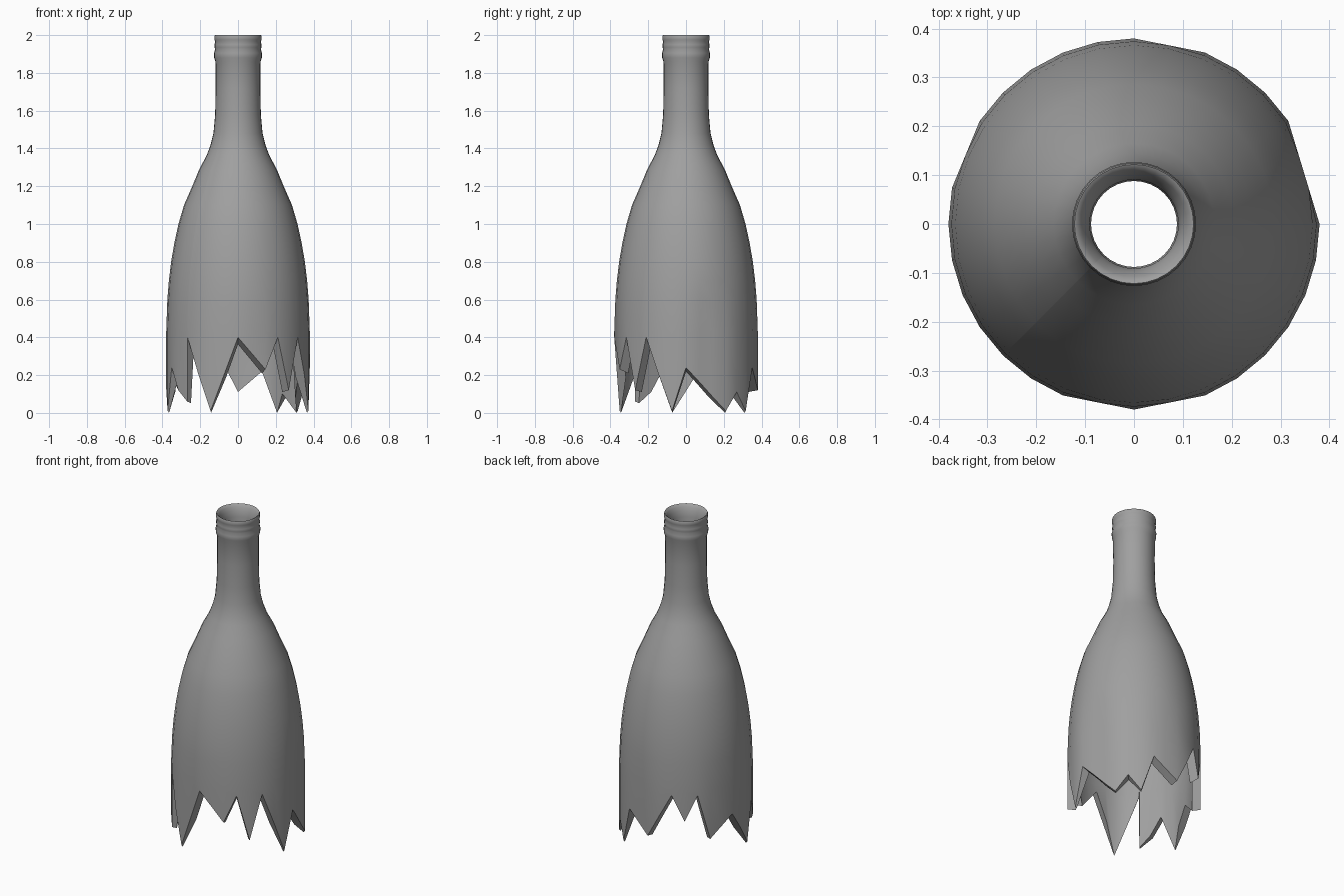
import bpy, bmesh
from math import cos, sin, pi

cube = bpy.data.objects.get("Cube")
if cube:
    bpy.data.objects.remove(cube, do_unlink=True)

SIDES = 32
STEP = 2 * pi / SIDES

# Outer and inner wall as (radius, height), both from the rim downward
OUTER = [(.122, 2), (.125, 1.993), (.125, 1.975), (.121, 1.965), (.124, 1.95), (.124, 1.935),
         (.121, 1.925), (.127, 1.905), (.126, 1.88), (.119, 1.86), (.118, 1.72), (.121, 1.58),
         (.13, 1.48), (.145, 1.42), (.165, 1.365), (.205, 1.29), (.242, 1.2), (.286, 1.1),
         (.315, 1), (.337, .9), (.354, .8), (.366, .7), (.374, .6), (.38, .43)]
INNER = [(.116, 1.997), (.108, 1.985), (.098, 1.965), (.091, 1.93), (.088, 1.7), (.092, 1.56),
         (.104, 1.46), (.135, 1.36), (.212, 1.2), (.285, 1), (.324, .8), (.341, .6), (.342, .41)]

# Broken edge: step around the bottle -> height of each point and notch
BREAK = [(0, .24), (3, .01), (4, .11), (5, .01), (6, .24), (8, .12), (10, .4), (11, .24),
         (12, .4), (13, .12), (15, .24), (17, .01), (18, .24), (19, .12), (20, .06),
         (20.03, .4), (22, .01), (24, .4), (26, .23), (27, .4), (28, .12), (29, .4),
         (31, .01), (32, .24)]
# Spans of the broken edge that run straight instead of round
FLATS = [(0, 3), (6, 8), (13, 15), (22, 24), (24, 26)]


def break_height(t):
    for (a, za), (b, zb) in zip(BREAK, BREAK[1:]):
        if a <= t <= b:
            return za + (zb - za) * (t - a) / (b - a)


def flat_factor(t):
    for a, b in FLATS:
        if a < t < b:
            return cos((b - a) / 2 * STEP) / cos((t - (a + b) / 2) * STEP)
    return 1


def column(bm, t):
    """One closed wall section: down the outside, up the inside."""
    z = break_height(t)
    # Long teeth taper to a point, the rest of the edge is thick
    edge = .376 - min(.045, z * .4)
    edge_z = z - .009 - .1 * max(0, z - .12)
    flat = flat_factor(t)
    outside = [(min(r, .38 * flat), h) for r, h in OUTER + [(.38, z)]]
    inside = [(edge * flat, edge_z)] + [(min(r, .345 * flat), h) for r, h in INNER[::-1]]
    return [bm.verts.new((r * cos(t * STEP), r * sin(t * STEP), h)) for r, h in outside + inside]


# Bottle body with jagged lower edge
bm = bmesh.new()
columns = [column(bm, t) for t in sorted(list(range(SIDES)) + [20.03])]
for left, right in zip(columns, columns[1:] + columns[:1]):
    n = len(left)
    for i in range(n):
        j = (i + 1) % n
        bm.faces.new((left[i], left[j], right[j], right[i]))
bmesh.ops.recalc_face_normals(bm, faces=bm.faces)
mesh = bpy.data.meshes.new("broken_bottle")
bm.to_mesh(mesh)
bm.free()
bottle = bpy.data.objects.new("broken_bottle", mesh)
bpy.context.collection.objects.link(bottle)

# Plain grey glass
grey = bpy.data.materials.new("grey_glass")
grey.use_nodes = True
colour = (.35, .35, .35, 1)
grey.diffuse_color = colour
grey.node_tree.nodes["Principled BSDF"].inputs["Base Color"].default_value = colour
mesh.materials.append(grey)

bpy.ops.object.select_all(action="DESELECT")
bottle.select_set(True)
bpy.context.view_layer.objects.active = bottle
bpy.ops.object.shade_smooth_by_angle(angle=pi / 4)
